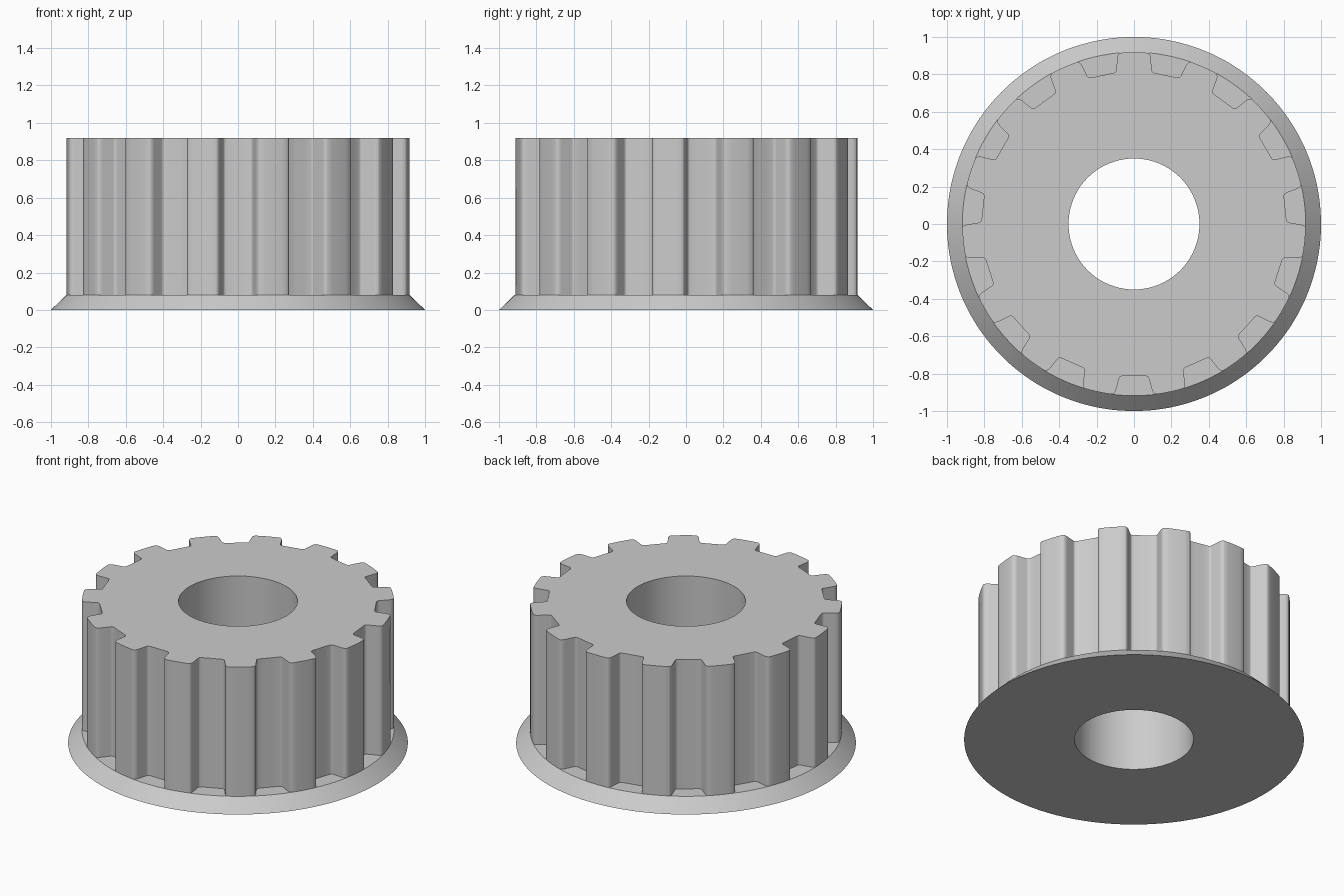
import bpy, bmesh
from math import atan2, cos, hypot, pi, radians, sin

cube = bpy.data.objects.get("Cube")
if cube:
    bpy.data.objects.remove(cube, do_unlink=True)

TEETH = 15
PITCH = 2 * pi / TEETH
BORE_R, LAND_R, RIM_R = 0.35, 0.918, 1.0
FLANGE_TOP, HUB_TOP = 0.08, 0.92
LAND_STEPS = 5

grey = bpy.data.materials.new("plain_grey")
grey.use_nodes = True
grey.diffuse_color = (0.6, 0.6, 0.6, 1)
grey.node_tree.nodes["Principled BSDF"].inputs["Base Color"].default_value = (0.6, 0.6, 0.6, 1)

# Half of one groove: flat floor, inner fillet, flank, rounded lip (side offset, distance out)
half_groove = [(0.022, 0.813), (0.064, 0.813), (0.071, 0.815), (0.077, 0.82), (0.08, 0.828),
               (0.096, 0.886), (0.0995, 0.895), (0.105, 0.903), (0.111, 0.908), (0.117, 0.9105)]
half = [(atan2(x, y), hypot(x, y)) for x, y in half_groove]
lip = half[-1][0]

# One pitch as (angle, radius): mirrored groove followed by the land up to the next groove
pitch = [(-a, r) for a, r in reversed(half)] + half
pitch += [(lip + (PITCH - 2 * lip) * k / LAND_STEPS, LAND_R) for k in range(1, LAND_STEPS)]
outline = [(-pi / 2 + t * PITCH + a, r) for t in range(TEETH) for a, r in pitch]


def ring(z, radius=None):
    """Closed loop at height z: a circle, or the toothed outline when no radius is given."""
    return [((radius or r) * cos(a), (radius or r) * sin(a), z) for a, r in outline]


def skin(name, rings):
    """Bridge successive loops into one surface."""
    bm = bmesh.new()
    loops = [[bm.verts.new(p) for p in loop] for loop in rings]
    n = len(outline)
    for low, high in zip(loops, loops[1:]):
        for i in range(n):
            j = (i + 1) % n
            bm.faces.new((low[i], low[j], high[j], high[i]))
    bmesh.ops.remove_doubles(bm, verts=bm.verts, dist=0.0002)
    mesh = bpy.data.meshes.new(name)
    bm.to_mesh(mesh)
    bm.free()
    mesh.materials.append(grey)
    obj = bpy.data.objects.new(name, mesh)
    bpy.context.collection.objects.link(obj)
    bpy.ops.object.select_all(action="DESELECT")
    obj.select_set(True)
    bpy.context.view_layer.objects.active = obj
    bpy.ops.object.shade_smooth_by_angle(angle=radians(35))
    return obj


# Bevelled flange: underside, sloped rim and the ledges at the foot of the grooves
skin("flange", [ring(0, BORE_R), ring(0, RIM_R), ring(FLANGE_TOP, LAND_R), ring(FLANGE_TOP)])

# Toothed hub: side wall, top face and the through bore
skin("toothed_hub", [ring(FLANGE_TOP), ring(HUB_TOP), ring(HUB_TOP, BORE_R), ring(0, BORE_R)])
